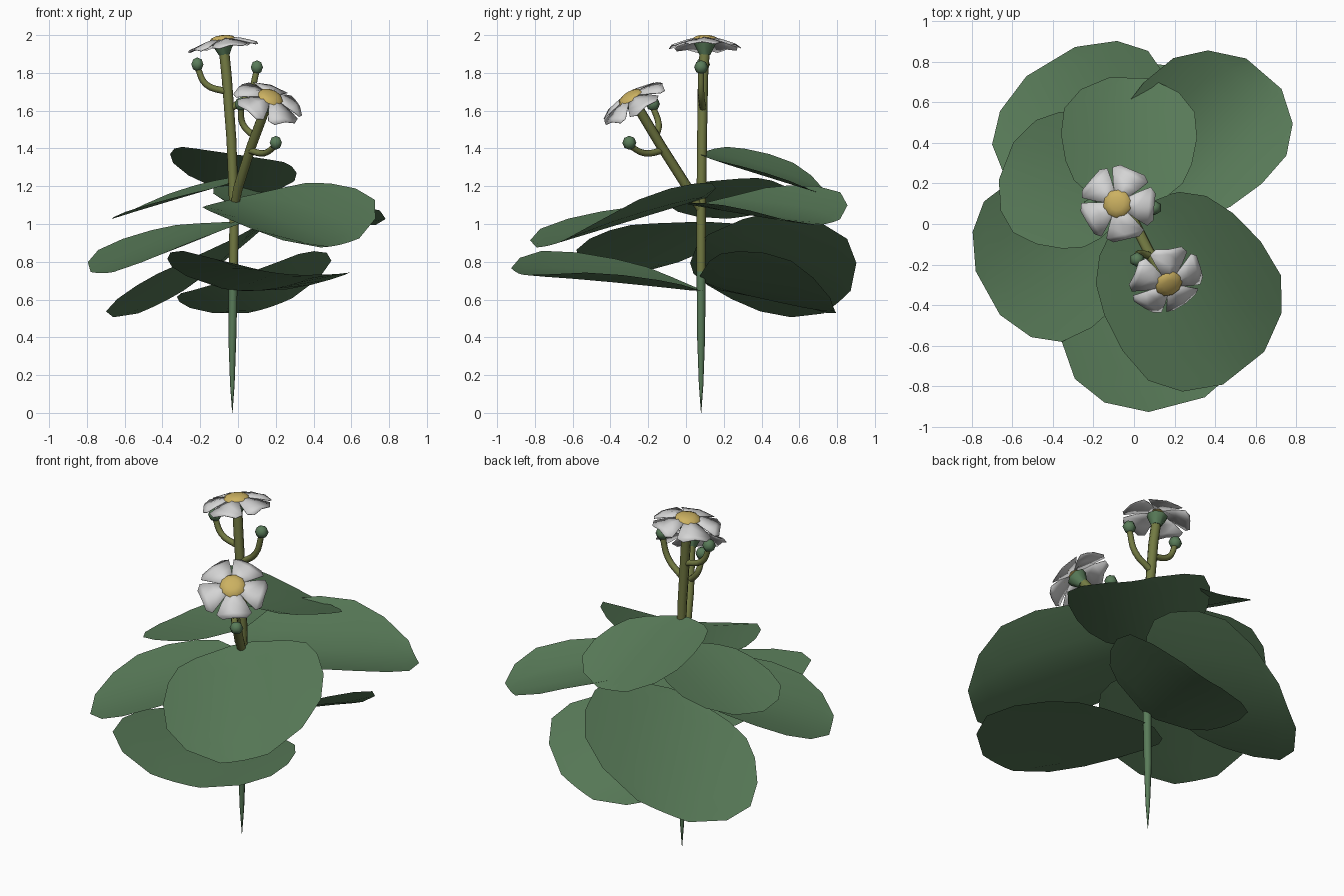
import bpy
import bmesh
import math
from mathutils import Vector, Matrix

cube = bpy.data.objects.get("Cube")
if cube:
    bpy.data.objects.remove(cube, do_unlink=True)


def make_material(name, rgb):
    material = bpy.data.materials.new(name)
    material.use_nodes = True
    colour = (*rgb, 1)
    material.diffuse_color = colour
    material.node_tree.nodes["Principled BSDF"].inputs["Base Color"].default_value = colour
    return material


leaf_green = make_material("leaf green", (.1, .2, .1))
stem_olive = make_material("stem olive", (.17, .195, .055))
petal_white = make_material("petal white", (.66, .66, .66))
pollen_yellow = make_material("pollen yellow", (.6, .44, .12))


def add_object(name, mesh, material, smooth_angle=60):
    obj = bpy.data.objects.new(name, mesh)
    bpy.context.collection.objects.link(obj)
    mesh.materials.clear()
    mesh.materials.append(material)
    bpy.ops.object.select_all(action='DESELECT')
    obj.select_set(True)
    bpy.context.view_layer.objects.active = obj
    bpy.ops.object.shade_smooth_by_angle(angle=math.radians(smooth_angle))
    return obj


def finish(name, bm, material, matrix=None):
    if matrix:
        bm.transform(matrix)
    mesh = bpy.data.meshes.new(name)
    bm.to_mesh(mesh)
    bm.free()
    return add_object(name, mesh, material)


def tube(name, points, radii, material, curved=False):
    """Round tube through the points, with one radius for each point."""
    curve = bpy.data.curves.new(name, 'CURVE')
    curve.dimensions = '3D'
    curve.bevel_depth = 1
    curve.bevel_resolution = 2
    curve.resolution_u = 4
    curve.use_fill_caps = True
    spline = curve.splines.new('BEZIER' if curved else 'POLY')
    knots = spline.bezier_points if curved else spline.points
    knots.add(len(points) - 1)
    for knot, point, radius in zip(knots, points, radii):
        knot.co = point if curved else (*point, 1)
        knot.radius = radius
        if curved:
            knot.handle_left_type = knot.handle_right_type = 'AUTO'
    helper = bpy.data.objects.new(name + "_path", curve)
    bpy.context.collection.objects.link(helper)
    bpy.context.view_layer.update()
    evaluated = helper.evaluated_get(bpy.context.evaluated_depsgraph_get())
    mesh = bpy.data.meshes.new_from_object(evaluated)
    bpy.data.objects.remove(helper, do_unlink=True)
    return add_object(name, mesh, material)


def sheet(bm, rows):
    """Join rows of points into a single sheet of faces that looks upwards."""
    verts = [[bm.verts.new(p) for p in row] for row in rows]
    faces = []
    for low, high in zip(verts, verts[1:]):
        for i in range(len(low) - 1):
            faces.append(bm.faces.new((low[i], low[i + 1], high[i + 1], high[i])))
    bm.normal_update()
    if sum(f.normal.z for f in faces) < 0:
        bmesh.ops.reverse_faces(bm, faces=faces)


# Broad rounded leaf: distance along the midrib and share of the half width
LEAF_PROFILE = [(0, .12), (.1, .58), (.2, .8), (.35, .93), (.55, 1),
                (.75, .96), (.9, .72), (1, .3)]


def leaf(name, base, tip, side, cup):
    base, tip, side = Vector(base), Vector(tip), Vector(side)
    rows = []
    for along, width in LEAF_PROFILE:
        middle = base.lerp(tip, along)
        rows.append([middle + side * width * s + Vector((0, 0, cup * (width * s) ** 2))
                     for s in (-1, -.5, 0, .5, 1)])
    bm = bmesh.new()
    sheet(bm, rows)
    finish(name, bm, leaf_green)


# Leaves, from the top of the stem downwards
leaf("top_back_leaf", (-.03, .08, 1.37), (-.02, .72, 1.17), (.335, -.01, -.05), .06)
leaf("upper_right_leaf", (-.03, .09, 1.22), (-.63, .31, 1.04), (.12, .31, .05), .03)
leaf("upper_front_leaf", (-.03, .08, 1.13), (.54, -.71, .89), (.34, .27, .08), .11)
leaf("upper_back_leaf", (-.03, .09, 1.11), (.64, .74, 1), (-.29, .25, .05), .1)
leaf("middle_right_leaf", (-.03, .08, 1.01), (-.72, -.34, .74), (.2, -.36, 0), .06)
leaf("middle_back_leaf", (-.03, .09, .92), (-.41, .8, .58), (.4, .24, .2), .07)
leaf("lower_back_leaf", (-.03, .08, .71), (.17, .78, .56), (.39, -.05, .13), .09)
leaf("lower_front_leaf", (-.03, .08, .65), (.21, -.89, .74), (.46, .12, -.06), .09)

# Tapered root end and the stem above it
tube("root_stem", [(-.03, .08, 0), (-.03, .08, .15), (-.03, .08, .4), (-.025, .08, .75)],
     [.001, .012, .021, .024], leaf_green)
tube("main_stem", [(-.025, .08, .75), (-.02, .08, 1.05), (-.035, .085, 1.45),
                   (-.06, .09, 1.78), (-.075, .1, 1.93)],
     [.024, .025, .026, .027, .027], stem_olive)
tube("branch_stem", [(-.02, .075, 1.08), (.0, .01, 1.19), (.07, -.13, 1.41), (.145, -.25, 1.61)],
     [.022, .027, .027, .027], stem_olive)


def bud(name, start, bend, end):
    """Curved stalk with a small faceted bud on its end."""
    tube(name + "_stalk", [start, bend, end], [.018, .017, .016], stem_olive, curved=True)
    bm = bmesh.new()
    bmesh.ops.create_uvsphere(bm, u_segments=6, v_segments=4, radius=.037)
    finish(name, bm, leaf_green, Matrix.Translation(Vector(end) + Vector((0, 0, .015))))


bud("stem_bud_right", (-.06, .09, 1.7), (-.17, .09, 1.74), (-.215, .09, 1.83))
bud("stem_bud_left", (-.04, .09, 1.61), (.06, .08, 1.69), (.1, .08, 1.815))
bud("branch_bud_front", (.06, -.12, 1.39), (.14, -.22, 1.375), (.2, -.3, 1.415))
bud("branch_bud_back", (.09, -.16, 1.46), (.025, -.145, 1.53), (.015, -.175, 1.62))

# Petal outline: distance from the flower centre, half width and height
PETAL_PROFILE = [(.03, .026, .022), (.1, .068, .006), (.155, .096, -.014), (.18, .066, -.024)]


def flower(name, centre, facing, turn):
    matrix = (Matrix.Translation(centre)
              @ Vector(facing).to_track_quat('Z', 'Y').to_matrix().to_4x4()
              @ Matrix.Rotation(math.radians(turn), 4, 'Z'))
    # Ring of five petals with a little thickness
    petals = bmesh.new()
    for k in range(5):
        spin = Matrix.Rotation(math.tau * k / 5, 3, 'Z')
        rows = [[spin @ Vector((r, half * s, z + .012 * (1 - s * s)))
                 for s in (-1, 0, 1)] for r, half, z in PETAL_PROFILE]
        sheet(petals, rows)
    bmesh.ops.reverse_faces(petals, faces=[f for f in petals.faces if f.normal.z < 0])
    ring = finish(name + "_petals", petals, petal_white, matrix)
    ring.modifiers.new("thickness", 'SOLIDIFY').thickness = .004
    # Flattened yellow dome in the middle
    dome = bmesh.new()
    bmesh.ops.create_uvsphere(dome, u_segments=10, v_segments=6, radius=.07)
    bmesh.ops.delete(dome, geom=[v for v in dome.verts if v.co.z < -.01], context='VERTS')
    bmesh.ops.scale(dome, vec=(1, 1, .35), verts=dome.verts)
    finish(name + "_centre", dome, pollen_yellow,
           matrix @ Matrix.Translation((0, 0, .02)))
    # Green cup that joins the petals to the stem
    cup = bmesh.new()
    bmesh.ops.create_cone(cup, cap_ends=True, segments=8, radius1=.028, radius2=.058, depth=.06)
    finish(name + "_cup", cup, leaf_green, matrix @ Matrix.Translation((0, 0, -.032)))


flower("top_flower", (-.08, .1, 1.956), (-.13, 0, 1), 85)
flower("branch_flower", (.165, -.285, 1.655), (.3, -.5, .8), 60)
